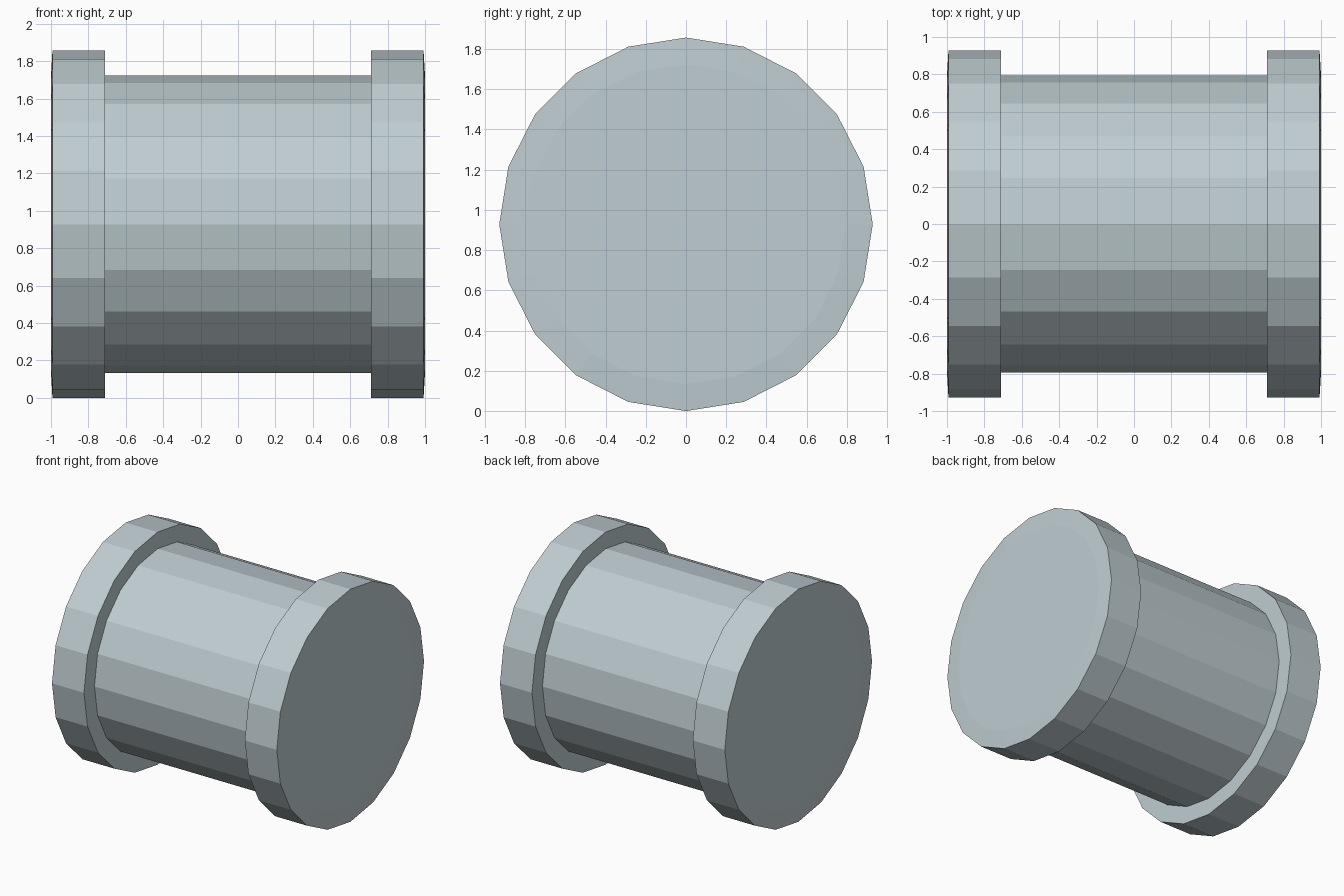
import bpy, bmesh, math
from mathutils import Vector

if "Cube" in bpy.data.objects:
    bpy.data.objects.remove(bpy.data.objects["Cube"])

SIDES = 20
FLANGE_R, HUB_R = 0.928, 0.795
FLANGE_IN, RIM_X, END_X = 0.71, 0.992, 1.0

mat = bpy.data.materials.new("pale blue grey")
mat.diffuse_color = (0.52, 0.61, 0.64, 1)
mat.use_nodes = True
mat.node_tree.nodes["Principled BSDF"].inputs["Base Color"].default_value = mat.diffuse_color


def lathe_x(name, profile, cap_first=False, cap_last=False):
    """Revolve (x, radius) points around the x axis with flat facets."""
    bm = bmesh.new()
    rings = []
    for x, r in profile:
        rings.append([bm.verts.new((x, r * math.sin(a), r * math.cos(a)))
                      for a in (2 * math.pi * i / SIDES for i in range(SIDES))])
    for a, b in zip(rings, rings[1:]):
        for i in range(SIDES):
            j = (i + 1) % SIDES
            bm.faces.new((a[i], a[j], b[j], b[i]))
    if cap_first:
        bm.faces.new(rings[0])
    if cap_last:
        bm.faces.new(rings[-1])
    bmesh.ops.recalc_face_normals(bm, faces=bm.faces)
    mesh = bpy.data.meshes.new(name)
    bm.to_mesh(mesh)
    bm.free()
    mesh.materials.append(mat)
    obj = bpy.data.objects.new(name, mesh)
    obj.location = Vector((0, 0, FLANGE_R))
    bpy.context.collection.objects.link(obj)
    return obj


# One continuous spool: end disc, sloped rim, flange, hub, and the mirror image
half = [(END_X, HUB_R), (RIM_X, FLANGE_R), (FLANGE_IN, FLANGE_R), (FLANGE_IN, HUB_R)]
profile = half + [(-x, r) for x, r in reversed(half)]
lathe_x("flanged_spool", profile, cap_first=True, cap_last=True)
